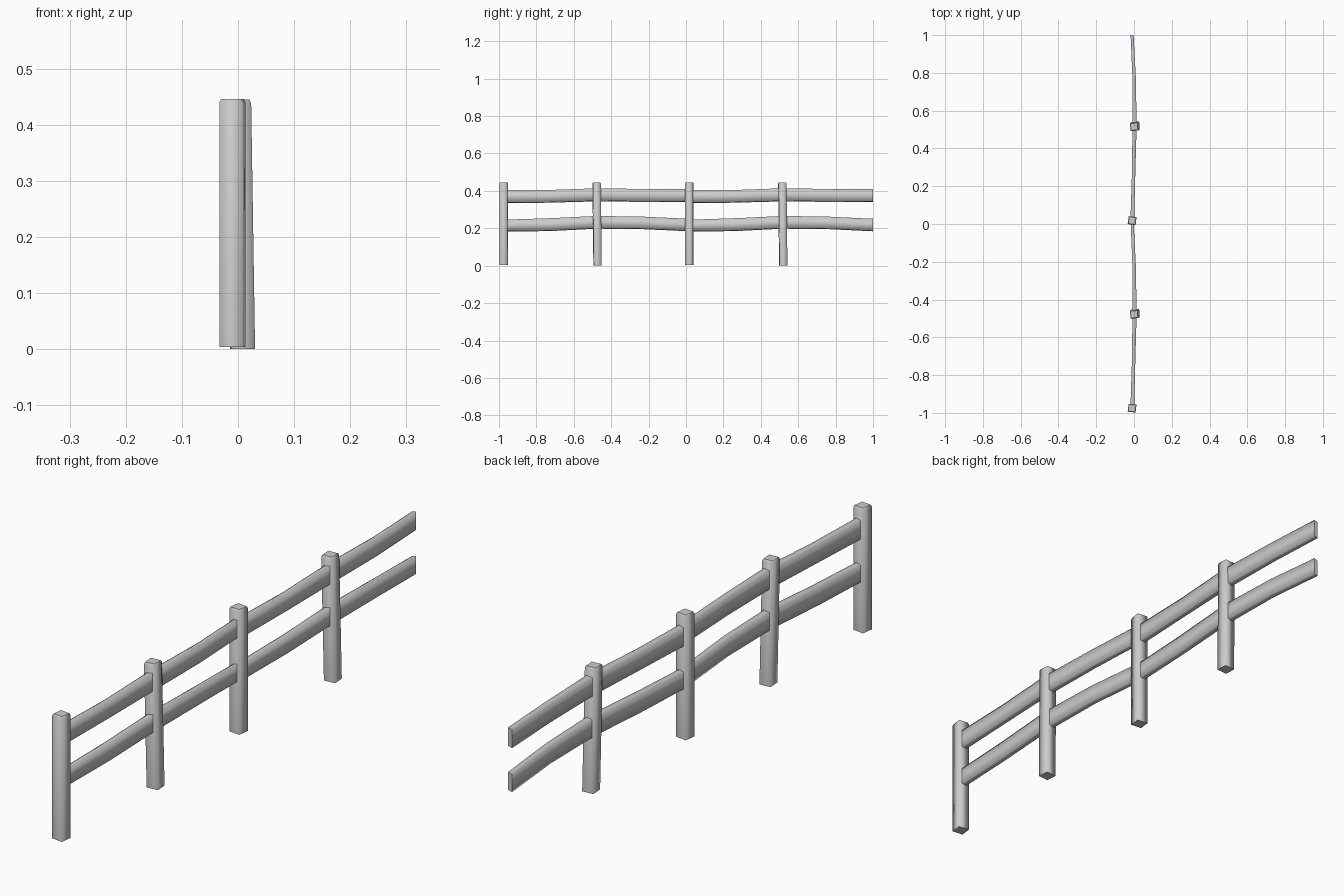
import bpy
import bmesh
from mathutils import Matrix, Vector

cube = bpy.data.objects.get("Cube")
if cube:
    bpy.data.objects.remove(cube)

grey = bpy.data.materials.new("plain grey")
grey.use_nodes = True
colour = (0.6, 0.6, 0.6, 1)
grey.diffuse_color = colour
grey.node_tree.nodes["Principled BSDF"].inputs["Base Color"].default_value = colour

PANEL = 0.993
START = -0.975


def loft(name, rings):
    """Skin four-cornered rings with smooth sides and flat, sharp-edged ends."""
    bm = bmesh.new()
    loops = [[bm.verts.new(p) for p in ring] for ring in rings]
    for a, b in zip(loops, loops[1:]):
        for i in range(4):
            j = (i + 1) % 4
            bm.faces.new((a[i], a[j], b[j], b[i])).smooth = True
    for end in (loops[0], loops[-1]):
        cap = bm.faces.new(end)
        for edge in cap.edges:
            edge.smooth = False
    bmesh.ops.recalc_face_normals(bm, faces=bm.faces)
    mesh = bpy.data.meshes.new(name)
    bm.to_mesh(mesh)
    bm.free()
    mesh.materials.append(grey)
    obj = bpy.data.objects.new(name, mesh)
    bpy.context.collection.objects.link(obj)


def post(name, foot, head, turn):
    """Square post, leaning from foot to head, with a small worn crown."""
    spin = Matrix.Rotation(turn, 3, "Z")
    rings = []
    for t, half in ((0, 0.021), (0.985, 0.021), (1, 0.018)):
        centre = Vector(foot).lerp(Vector(head), t)
        rings.append([centre + spin @ Vector((sx * half, sy * half, 0))
                      for sx, sy in ((-1, -1), (1, -1), (1, 1), (-1, 1))])
    loft(name, rings)


def rail(name, stations):
    """Thin plank through (y, x, bottom, top, half thickness) stations."""
    loft(name, [[(x - h, y, low), (x + h, y, low + 0.004),
                 (x + h, y, high), (x - h, y, high - 0.004)]
                for y, x, low, high, h in stations])


# Two matching panels, each with a straight post, a leaning post and two rails
for n, side in enumerate(("front", "back")):
    y = START + n * PANEL
    post(side + "_straight_post", (-0.010, y, 0.004), (-0.010, y, 0.446), -0.12)
    post(side + "_leaning_post", (0.008, y + 0.502, 0),
         (0.001, y + 0.497, 0.445), 0.07)
    last = y + PANEL if n == 0 else 1.0
    rail(side + "_upper_rail", [
        (y, -0.009, 0.334, 0.404, 0.010), (y + 0.25, -0.002, 0.337, 0.405, 0.009),
        (y + 0.5, 0.003, 0.344, 0.414, 0.011), (y + 0.75, 0.001, 0.341, 0.410, 0.009),
        (last, -0.010, 0.340, 0.409, 0.008)])
    rail(side + "_lower_rail", [
        (y, -0.009, 0.182, 0.246, 0.010), (y + 0.25, -0.002, 0.185, 0.254, 0.009),
        (y + 0.5, 0.003, 0.198, 0.266, 0.011), (y + 0.75, 0.001, 0.195, 0.262, 0.009),
        (last, -0.010, 0.184, 0.251, 0.008)])
